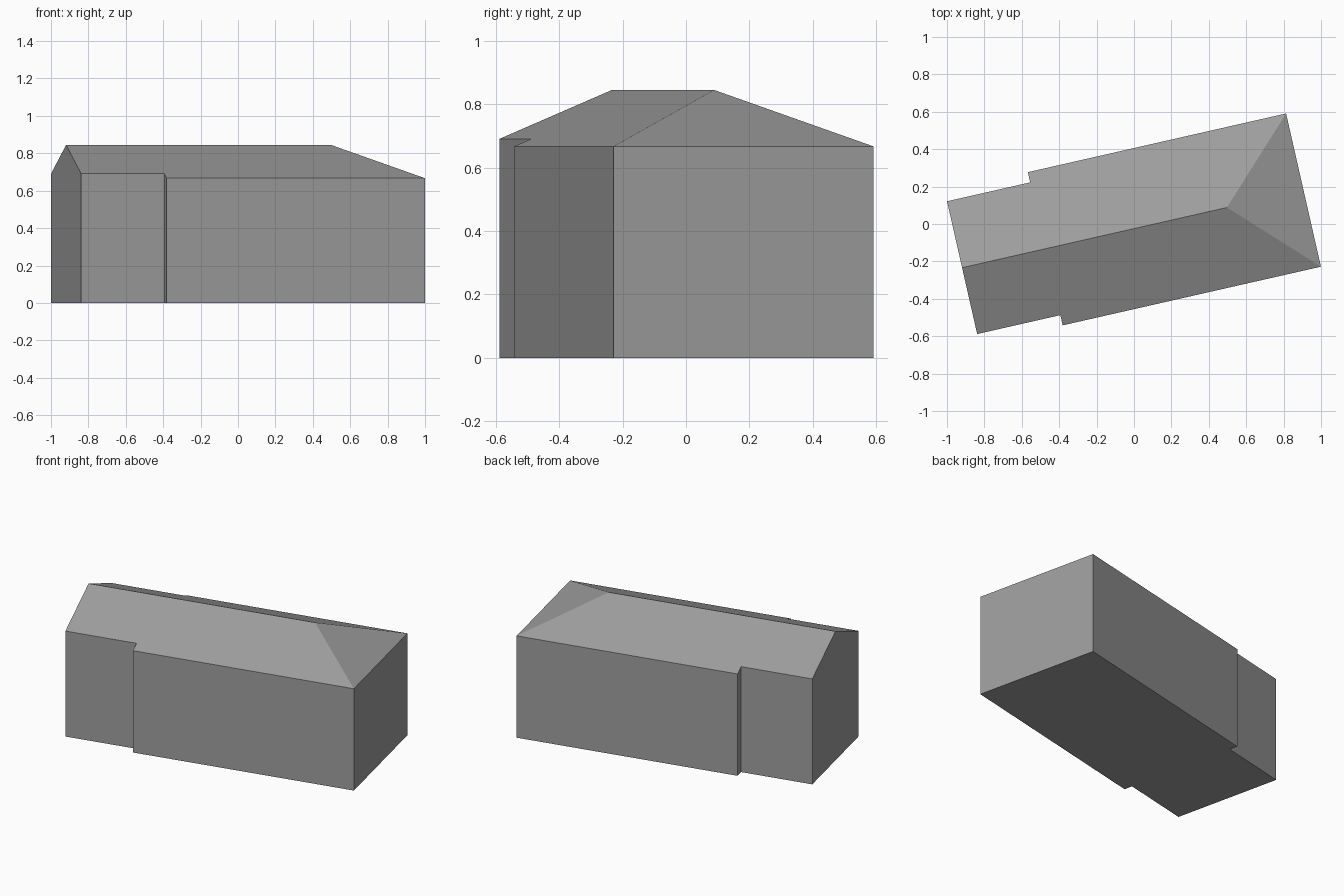
import bpy, bmesh, math
from mathutils import Matrix, Vector

cube = bpy.data.objects.get("Cube")
if cube:
    bpy.data.objects.remove(cube, do_unlink=True)

# Dimensions along the ridge (u), across it (v) and up
GABLE, STEP, HIP = -0.948, -0.492, 0.924
NARROW, WIDE = 0.364, 0.42
RIDGE, SLOPE = 0.845, 0.424
TURN, SHIFT = math.radians(12.8), -0.024

grey = bpy.data.materials.new("plain grey")
grey.use_nodes = True
colour = (0.34, 0.34, 0.34, 1)
grey.diffuse_color = colour
grey.node_tree.nodes["Principled BSDF"].inputs["Base Color"].default_value = colour


def cut_roof(bm, point, normal):
    """Trim everything above a sloping roof plane and close the cut."""
    cut = bmesh.ops.bisect_plane(
        bm, geom=bm.verts[:] + bm.edges[:] + bm.faces[:], dist=1e-4,
        plane_co=point, plane_no=Vector(normal).normalized(), clear_outer=True)
    edges = [e for e in cut["geom_cut"]
             if isinstance(e, bmesh.types.BMEdge) and len(e.link_faces) < 2]
    bmesh.ops.edgeloop_fill(bm, edges=edges)


# Stepped footprint, mirrored across the ridge line
side = [(GABLE, NARROW), (STEP, NARROW), (STEP, WIDE), (HIP, WIDE)]
outline = [(u, -v) for u, v in side] + side[::-1]

bm = bmesh.new()
floor = bm.faces.new([bm.verts.new((u, v, 0)) for u, v in outline])
block = bmesh.ops.extrude_face_region(bm, geom=[floor], use_keep_orig=True)
bmesh.ops.translate(bm, vec=(0, 0, 1.5),
                    verts=[v for v in block["geom"] if isinstance(v, bmesh.types.BMVert)])
bmesh.ops.recalc_face_normals(bm, faces=bm.faces[:])

# Two long roof slopes and the hipped end
cut_roof(bm, (0, 0, RIDGE), (0, SLOPE, 1))
cut_roof(bm, (0, 0, RIDGE), (0, -SLOPE, 1))
cut_roof(bm, (HIP - WIDE, 0, RIDGE), (SLOPE, 0, 1))
bmesh.ops.remove_doubles(bm, verts=bm.verts[:], dist=1e-4)
bmesh.ops.recalc_face_normals(bm, faces=bm.faces[:])

# Turn the building on its plot
bm.transform(Matrix.Rotation(TURN, 4, "Z") @ Matrix.Translation((0, SHIFT, 0)))

mesh = bpy.data.meshes.new("building")
bm.to_mesh(mesh)
bm.free()
mesh.materials.append(grey)
bpy.context.collection.objects.link(bpy.data.objects.new("building", mesh))
